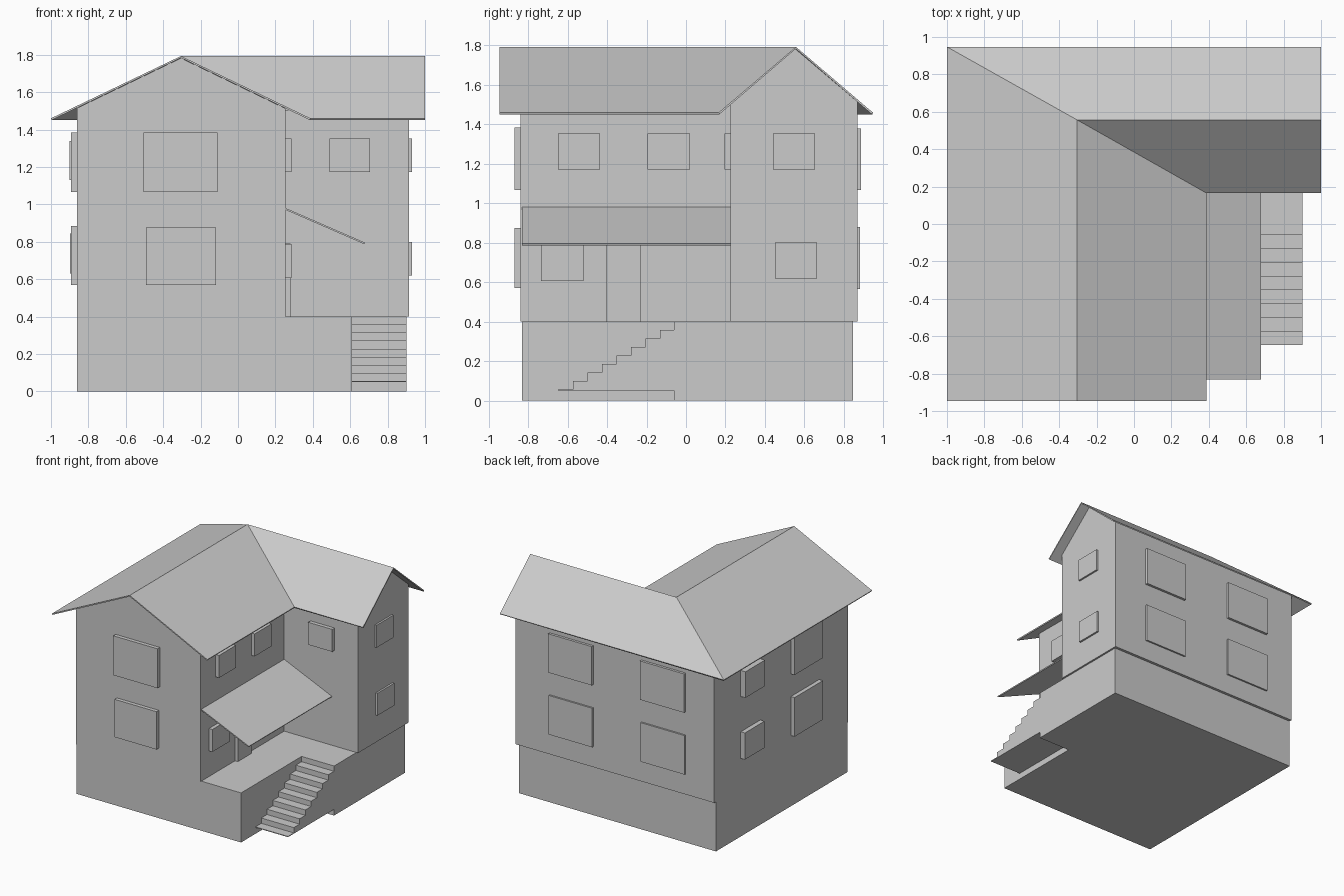
import bpy, bmesh

if "Cube" in bpy.data.objects:
    bpy.data.objects.remove(bpy.data.objects["Cube"])


def make(name, verts, faces, thickness=0, fix=True):
    me = bpy.data.meshes.new(name)
    me.from_pydata(verts, [], faces)
    if fix:
        bm = bmesh.new()
        bm.from_mesh(me)
        bmesh.ops.recalc_face_normals(bm, faces=bm.faces)
        bm.to_mesh(me)
        bm.free()
    ob = bpy.data.objects.new(name, me)
    bpy.context.collection.objects.link(ob)
    if thickness:
        mod = ob.modifiers.new("thickness", 'SOLIDIFY')
        mod.thickness = thickness
        mod.offset = -1
    return ob


def prism(name, bottom, top):
    n = len(bottom)
    sides = [(i, (i + 1) % n, (i + 1) % n + n, i + n) for i in range(n)]
    return make(name, bottom + top, sides + [tuple(range(n)), tuple(range(n, 2 * n))])


def box(name, x0, x1, y0, y1, z0, z1):
    q = [(x0, y0), (x1, y0), (x1, y1), (x0, y1)]
    return prism(name, [(x, y, z0) for x, y in q], [(x, y, z1) for x, y in q])


# Stepped-in foundation with terrace and stair landing
foot = [(-.86, -.832), (.61, -.832), (.61, -.06), (.9, -.06), (.9, .846), (-.86, .846)]
prism("foundation", [(x, y, 0) for x, y in foot], [(x, y, .4) for x, y in foot])

# Stairs: sawtooth profile swept across x, flat underside
prof = [(-.06, .05), (-.648, .05), (-.648, .056)]
for i in range(8):
    y, z = -.574 + i * .0735, .056 + i * .043
    prof += [(y, z), (y, z + .043)]
prism("stairs", [(.61, y, z) for y, z in prof], [(.9, y, z) for y, z in prof])

# L-shaped house walls with two gables
plan = [(-.86, -.84), (.255, -.84), (.255, .225), (.915, .225), (.915, .868), (-.86, .868)]
heights = [1.515, 1.512, 1.505, 1.5, 1.515, 1.515]
verts = [(x, y, .4) for x, y in plan] + [(x, y, h) for (x, y), h in zip(plan, heights)]
verts += [(-.305, -.84, 1.782), (.915, .555, 1.782)]
make("house_walls", verts, [(0, 1, 7, 12, 6), (1, 2, 8, 7), (2, 3, 9, 8),
                            (3, 4, 10, 13, 9), (4, 5, 11, 10), (5, 0, 6, 11),
                            (5, 4, 3, 2, 1, 0)])

# Roof: two ridges meeting in a hip and a valley
e, r = 1.46, 1.793
make("roof", [(-1, -.945, e), (-.305, -.945, r), (.388, -.945, e), (.388, .165, e),
              (1, .165, e), (1, .557, r), (1, .947, e), (-1, .947, e), (-.305, .557, r)],
     [(0, 1, 8, 7), (1, 2, 3, 8), (8, 3, 4, 5), (7, 8, 5, 6)], .01, False)

# Sloping canopy over the terrace
make("canopy", [(.255, -.832, .98), (.68, -.832, .795), (.68, .225, .795), (.255, .225, .98)],
     [(0, 1, 2, 3)], .009, False)

# Large windows, front and back
box("front_window_upper", -.505, -.11, -.87, -.83, 1.067, 1.385)
box("front_window_lower", -.492, -.118, -.87, -.83, .57, .875)
for x0, x1 in [(.22, .61), (-.605, -.21)]:
    box("back_window_upper", x0, x1, .86, .888, 1.067, 1.38)
    box("back_window_lower", x0, x1, .86, .882, .565, .88)

# Left side windows
box("left_window_small_upper", -.902, -.85, .28, .53, 1.13, 1.34)
box("left_window_small_lower", -.897, -.85, .28, .53, .63, .845)
box("left_window_large_upper", -.892, -.85, -.47, -.11, 1.067, 1.385)
box("left_window_large_lower", -.893, -.85, -.47, -.11, .57, .885)

# Right gable windows
box("right_window_upper", .9, .93, .44, .655, 1.172, 1.353)
box("right_window_lower", .9, .93, .45, .665, .62, .8)

# Windows and door facing the terrace
for y0, y1, z0 in [(-.65, -.435, 1.172), (-.195, .02, 1.172), (-.735, -.52, .607)]:
    box("terrace_window", .245, .286, y0, y1, z0, z0 + .181)
box("terrace_front_window", .49, .705, .195, .235, 1.172, 1.353)
box("door", .245, .28, -.403, -.228, .4, .79)
